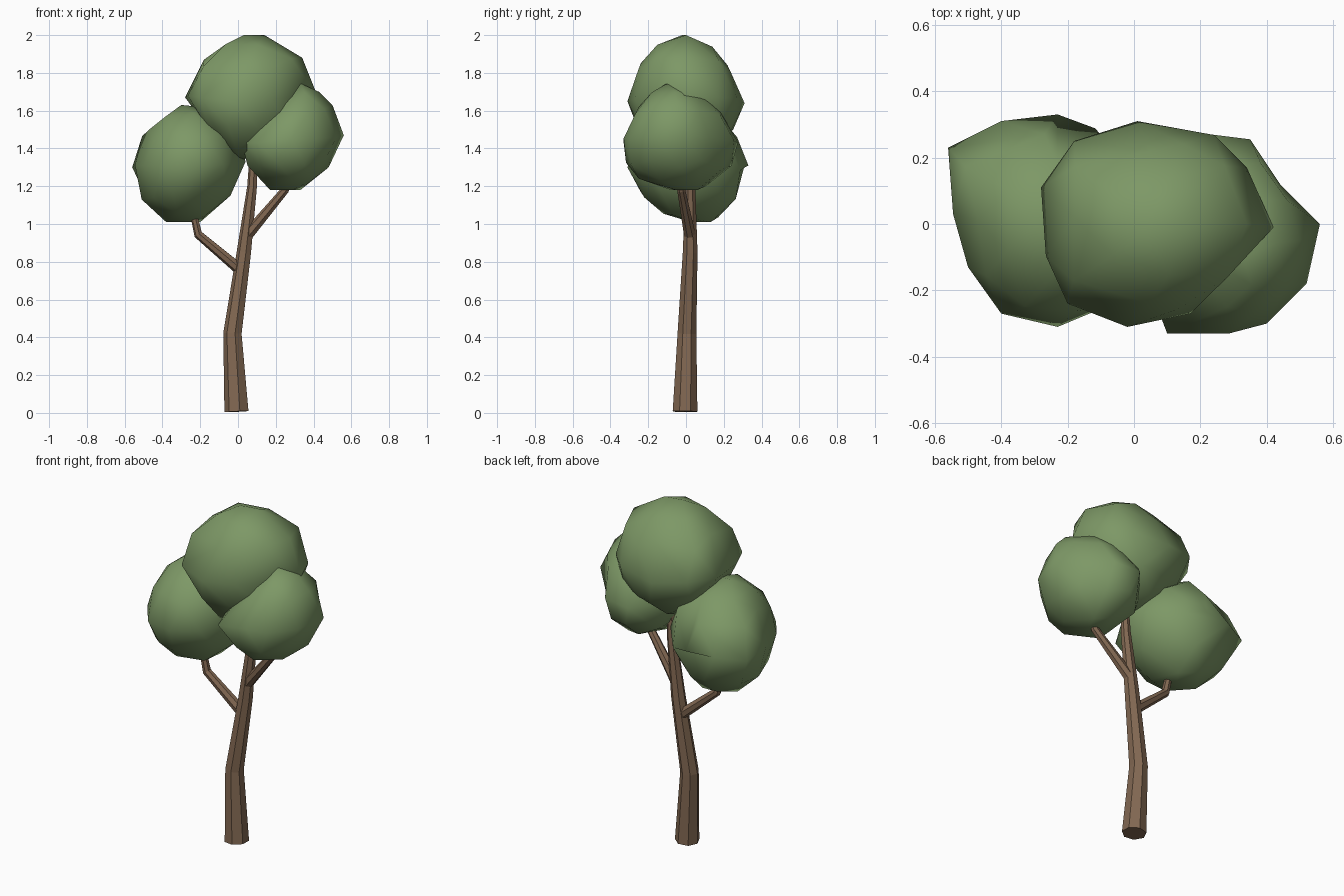
import bpy, bmesh, math
from mathutils import Vector

if "Cube" in bpy.data.objects:
    bpy.data.objects.remove(bpy.data.objects["Cube"])


def material(name, rgb):
    m = bpy.data.materials.new(name)
    m.diffuse_color = (*rgb, 1)
    m.use_nodes = True
    m.node_tree.nodes["Principled BSDF"].inputs["Base Color"].default_value = m.diffuse_color
    return m


LEAF = material("leaf green", (0.205, 0.314, 0.133))
BARK = material("bark brown", (0.222, 0.138, 0.084))


def finish(bm, name, mat, smooth):
    bmesh.ops.recalc_face_normals(bm, faces=bm.faces)
    for f in bm.faces:
        f.smooth = smooth
    me = bpy.data.meshes.new(name)
    bm.to_mesh(me)
    bm.free()
    me.materials.append(mat)
    ob = bpy.data.objects.new(name, me)
    bpy.context.collection.objects.link(ob)
    return ob


def limb(name, path, sides=7):
    """Faceted tapered tube; path points are (x, y, z, radius)."""
    bm = bmesh.new()
    pts = [Vector(p[:3]) for p in path]
    rings = []
    for i, p in enumerate(pts):
        d = (pts[min(i + 1, len(pts) - 1)] - pts[max(i - 1, 0)]).normalized()
        q = Vector((0, 0, 1)).rotation_difference(d)
        ring = []
        for k in range(sides):
            a = 2 * math.pi * (k + 0.5) / sides
            v = q @ Vector((math.cos(a), math.sin(a), 0)) * path[i][3]
            ring.append(bm.verts.new(p + v))
        rings.append(ring)
    for a, b in zip(rings, rings[1:]):
        for k in range(sides):
            n = (k + 1) % sides
            bm.faces.new((a[k], a[n], b[n], b[k]))
    bm.faces.new(rings[0])
    bm.faces.new(rings[-1])
    return finish(bm, name, BARK, False)


def crown(name, centre, corners):
    """Low-poly ball swollen so its surface passes through a few corners."""
    bm = bmesh.new()
    bmesh.ops.create_icosphere(bm, subdivisions=2, radius=1)
    c = Vector(centre)
    marks = [Vector(p) - c for p in corners]
    free = list(bm.verts)
    # nearest ball vertex goes to each corner
    for m in marks:
        v = max(free, key=lambda w: w.co.normalized().dot(m.normalized()))
        free.remove(v)
        v.co = m
    # the rest blend the radii of the corners around them
    for v in free:
        n = v.co.normalized()
        w = [math.exp(14 * (n.dot(m.normalized()) - 1)) for m in marks]
        v.co = n * sum(a * m.length for a, m in zip(w, marks)) / sum(w)
    # even out the vertices that are not corners, inside the corners' box
    for _ in range(2):
        for v in free:
            near = [e.other_vert(v).co for e in v.link_edges]
            avg = sum(near, Vector()) / len(near)
            v.co = v.co.lerp(avg.normalized() * v.co.length, 0.5)
    for v in free:
        for i in range(3):
            v.co[i] = min(max(v.co[i], min(m[i] for m in marks)),
                          max(m[i] for m in marks))
    bmesh.ops.translate(bm, verts=bm.verts, vec=c)
    return finish(bm, name, LEAF, True)


# Trunk and its two side branches
limb("trunk", [(-0.005, -0.005, 0.007, 0.067), (-0.027, 0.005, 0.42, 0.051),
               (0.033, 0.022, 0.85, 0.04), (0.076, 0.023, 1.2, 0.027),
               (0.085, 0.02, 1.45, 0.018)])
limb("left_branch", [(0.01, 0.022, 0.76, 0.031), (-0.21, 0.01, 0.945, 0.024),
                     (-0.25, 0.01, 1.12, 0.017)])
limb("right_branch", [(0.045, 0.022, 0.935, 0.032), (0.25, -0.025, 1.18, 0.022),
                      (0.30, -0.04, 1.3, 0.016)])

# Leaf crowns
crown("left_crown", (-0.27, 0.01, 1.31), [
    (-.56, .23, 1.3), (-.545, .03, 1.31), (-.5, -.13, 1.31), (-.4, -.27, 1.3),
    (-.23, -.31, 1.3), (-.4, .31, 1.31), (-.23, .33, 1.31), (.04, 0, 1.33),
    (-.47, .01, 1.5), (-.3, .01, 1.63), (-.2, 0, 1.62), (-.04, .02, 1.15),
    (-.2, .13, 1.01), (-.38, .06, 1.01), (-.51, .05, 1.13), (-.27, .27, 1.46),
    (-.27, -.22, 1.14), (-.3, .26, 1.13)])
crown("top_crown", (0.07, 0, 1.67), [
    (-.28, .11, 1.67), (-.2, -.24, 1.67), (-.02, -.31, 1.65),
    (.17, -.27, 1.66), (.42, -.01, 1.68), (.34, .17, 1.67), (.01, .31, 1.64),
    (-.18, .25, 1.67), (-.18, .02, 1.87), (.03, -.02, 2), (.14, 0, 2),
    (.34, 0, 1.88), (.05, -.24, 1.85), (.05, .22, 1.84), (.01, 0, 1.335),
    (.29, 0, 1.46), (.06, .25, 1.5), (-.17, 0, 1.52)])
crown("right_crown", (0.29, -0.03, 1.46), [
    (.56, 0, 1.47), (.52, -.18, 1.46), (.4, -.3, 1.45), (.1, -.33, 1.43),
    (.44, .12, 1.46), (.35, .255, 1.44), (.19, .275, 1.43), (.02, -.12, 1.43),
    (.33, -.1, 1.745), (.5, -.05, 1.63), (.15, -.1, 1.6), (.48, -.03, 1.3),
    (.33, .06, 1.18), (.17, -.08, 1.18), (.05, -.1, 1.31), (.28, -.25, 1.24),
    (.28, -.25, 1.62), (.28, .18, 1.6)])
